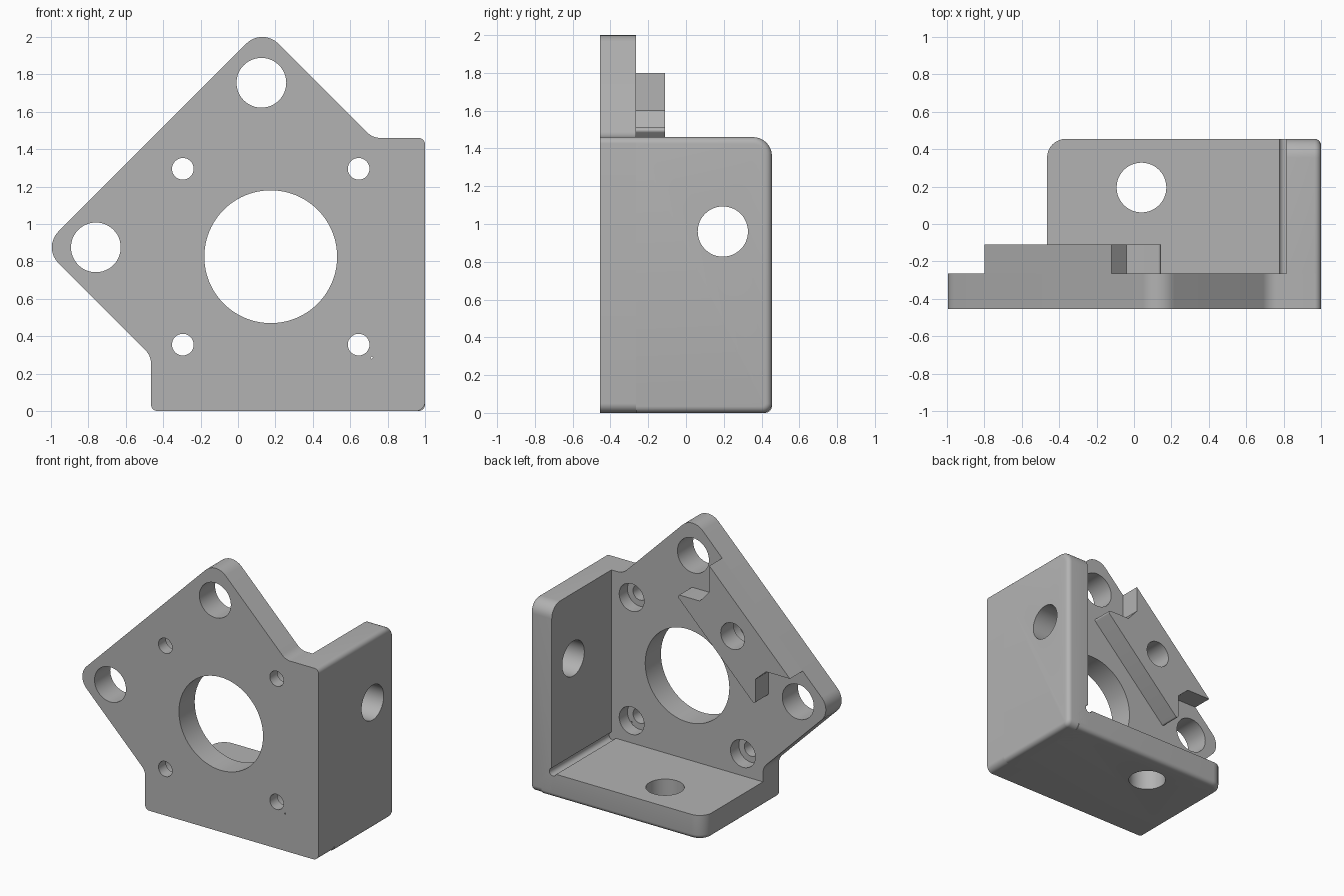
import bpy, bmesh, math
from mathutils import Vector, Matrix

cube = bpy.data.objects.get("Cube")
if cube:
    bpy.data.objects.remove(cube, do_unlink=True)

grey = bpy.data.materials.new("machined grey")
grey.use_nodes = True
grey.diffuse_color = (0.45, 0.45, 0.45, 1)
grey.node_tree.nodes["Principled BSDF"].inputs["Base Color"].default_value = grey.diffuse_color

PLATE_FRONT, PLATE_BACK, BACK = -0.455, -0.265, 0.455
LEFT, INNER, FLOOR, WALL_TOP = -0.465, 0.815, 0.185, 1.46
RIM = 0.035


def rounded(corners, steps=8):
    """Turn (u, v, radius) corners into an outline with arcs."""
    out = []
    for i, (u, v, r) in enumerate(corners):
        p = Vector((u, v))
        if not r:
            out.append(p)
            continue
        a = (Vector(corners[i - 1][:2]) - p).normalized()
        b = (Vector(corners[(i + 1) % len(corners)][:2]) - p).normalized()
        half = a.angle(b) / 2
        centre = p + (a + b).normalized() * r / math.sin(half)
        start = p + a * r / math.tan(half) - centre
        end = p + b * r / math.tan(half) - centre
        sweep = math.atan2(start.x * end.y - start.y * end.x, start.dot(end))
        for k in range(steps + 1):
            out.append(centre + Matrix.Rotation(sweep * k / steps, 2) @ start)
    return out


def place(axis, p, d):
    return {"x": (d, p[0], p[1]), "y": (p[0], d, p[1]), "z": (p[0], p[1], d)}[axis]


def prism(name, outline, axis, lo, hi, rim=None):
    """Extrude an outline along an axis; rim picks edges to round over."""
    bm = bmesh.new()
    ends = [[bm.verts.new(place(axis, p, d)) for p in outline] for d in (lo, hi)]
    bm.faces.new(ends[0])
    bm.faces.new(ends[1])
    n = len(outline)
    for i in range(n):
        j = (i + 1) % n
        bm.faces.new((ends[0][i], ends[0][j], ends[1][j], ends[1][i]))
    bmesh.ops.recalc_face_normals(bm, faces=bm.faces)
    if rim:
        edges = [e for e in bm.edges if rim(e.verts[0].co, e.verts[1].co)]
        bmesh.ops.bevel(bm, geom=edges, offset=RIM, segments=5, profile=0.5, affect='EDGES')
    mesh = bpy.data.meshes.new(name)
    bm.to_mesh(mesh)
    bm.free()
    obj = bpy.data.objects.new(name, mesh)
    obj.data.materials.append(grey)
    bpy.context.collection.objects.link(obj)
    return obj


def activate(obj):
    bpy.ops.object.select_all(action='DESELECT')
    obj.select_set(True)
    bpy.context.view_layer.objects.active = obj


def drill(obj, axis, centre, radius, lo, hi, sides=48):
    """Cut a round hole through a part."""
    ring = [(centre[0] + radius * math.cos(t), centre[1] + radius * math.sin(t))
            for t in (math.tau * k / sides for k in range(sides))]
    cutter = prism("hole_cutter", ring, axis, lo, hi)
    cutter.hide_render = True
    mod = obj.modifiers.new("hole", 'BOOLEAN')
    mod.operation, mod.solver, mod.object = 'DIFFERENCE', 'EXACT', cutter
    activate(obj)
    bpy.ops.object.modifier_apply(modifier=mod.name)
    bpy.data.objects.remove(cutter, do_unlink=True)


# Front plate: square corner with a diagonal wing
plate = prism("front_plate", rounded([
    (LEFT, 0, RIM), (1, 0, 0.05), (1, WALL_TOP, RIM), (0.72, WALL_TOP, 0.1),
    (0.13, 2.05, 0.12), (-1.045, 0.875, 0.12), (LEFT, 0.295, 0.1)]),
    "y", PLATE_FRONT, PLATE_BACK)
drill(plate, "y", (0.175, 0.825), 0.355, -1, 1, 96)
for centre in ((0.125, 1.755), (-0.76, 0.875)):
    drill(plate, "y", centre, 0.133, -1, 1)
for x in (-0.295, 0.645):
    for z in (0.355, 1.295):
        drill(plate, "y", (x, z), 0.058, -1, 1, 32)
        drill(plate, "y", (x, z), 0.105, PLATE_BACK - 0.1, 0, 32)
drill(plate, "y", (0.715, 0.285), 0.006, -1, 1, 8)

# Side wall with a rounded outer rim
wall = prism("side_wall", rounded([
    (PLATE_BACK, 0, 0), (BACK, 0, 0.05), (BACK, WALL_TOP, 0.1), (PLATE_BACK, WALL_TOP, 0)]),
    "x", INNER, 1,
    lambda a, b: min(a.x, b.x) > 0.99 and max(a.y, b.y) > PLATE_BACK + 0.01)
drill(wall, "x", (0.195, 0.96), 0.133, 0, 2)

# Floor with a rounded outer rim, its end buried in the wall
floor = prism("floor", rounded([
    (LEFT, PLATE_BACK, 0), (0.9, PLATE_BACK, 0), (0.9, BACK, 0), (LEFT, BACK, 0.1)]),
    "z", 0, FLOOR,
    lambda a, b: max(a.z, b.z) < 0.01 and max(a.y, b.y) > PLATE_BACK + 0.01
    and min(a.x, b.x) < 0.89)
drill(floor, "z", (0.04, 0.195), 0.133, -1, 1)

# Relief groove where wall meets floor
for part in (wall, floor):
    drill(part, "y", (0.805, 0.195), 0.03, -1, 1, 24)

# Diagonal bar: one end profile, mirrored across the diagonal
end = [(-0.12, 1.8, 0), (-0.12, 1.6, 0), (-0.04, 1.51, 0), (0.165, 1.51, 0.015)]
bar = prism("diagonal_bar",
            rounded(end + [(1 - z, 1 - x, r) for x, z, r in reversed(end)]),
            "y", PLATE_BACK, -0.11)
for part in (bar, plate):
    drill(part, "y", (-0.316, 1.316), 0.1, PLATE_BACK - 0.08, 0.5)

for part in (plate, wall, floor, bar):
    activate(part)
    bpy.ops.object.shade_smooth_by_angle(angle=math.radians(30))
